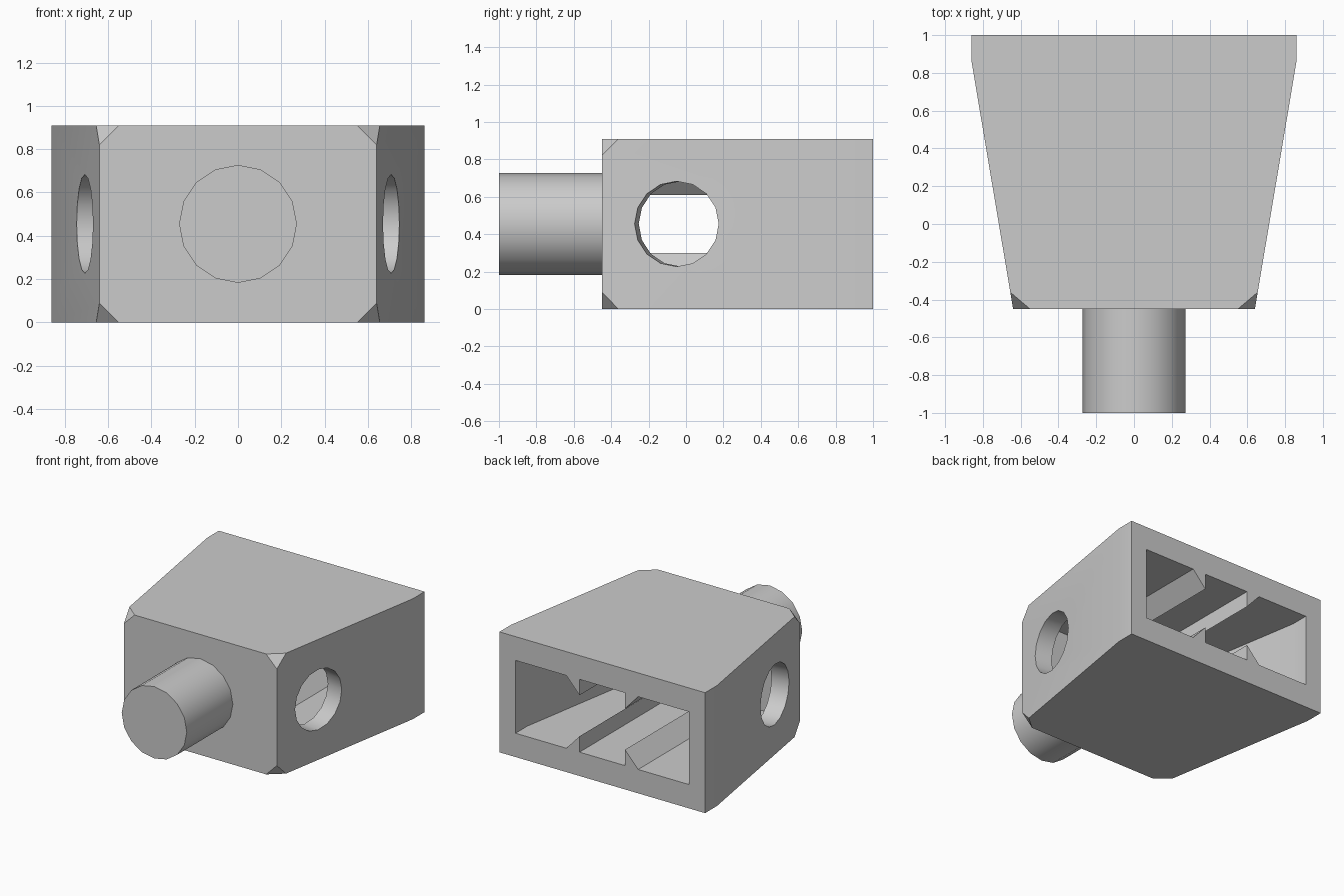
import bpy
import bmesh
import math
from mathutils import Matrix, Vector

cube = bpy.data.objects.get("Cube")
if cube:
    bpy.data.objects.remove(cube, do_unlink=True)

grey = bpy.data.materials.new("light grey")
grey.use_nodes = True
grey.diffuse_color = (0.6, 0.6, 0.6, 1)
grey.node_tree.nodes["Principled BSDF"].inputs["Base Color"].default_value = (0.6, 0.6, 0.6, 1)

MID = 0.455          # height of all axes
TOP = 2 * MID
TAPER = 0.168        # sideways slope of the side walls


def add_object(name, bm):
    bmesh.ops.recalc_face_normals(bm, faces=bm.faces[:])
    mesh = bpy.data.meshes.new(name)
    bm.to_mesh(mesh)
    bm.free()
    mesh.materials.append(grey)
    obj = bpy.data.objects.new(name, mesh)
    bpy.context.collection.objects.link(obj)
    return obj


def prism(points, offset):
    """Extrude a closed outline by an offset vector."""
    bm = bmesh.new()
    face = bm.faces.new([bm.verts.new(p) for p in points])
    new = bmesh.ops.extrude_face_region(bm, geom=[face])["geom"]
    bmesh.ops.translate(bm, vec=offset, verts=[v for v in new if isinstance(v, bmesh.types.BMVert)])
    return bm


def cylinder(name, centre, axis, radius, depth):
    bm = bmesh.new()
    turn = Vector(axis).to_track_quat("Z", "Y").to_matrix().to_4x4()
    bmesh.ops.create_cone(bm, cap_ends=True, segments=16, radius1=radius, radius2=radius,
                          depth=depth, matrix=Matrix.Translation(centre) @ turn)
    return add_object(name, bm)


def tapered_block(half_width, front, back, low, high):
    """Block with straight rear sides that narrows towards the front."""
    narrow = half_width - TAPER * (0.86 - front)
    half = [(narrow, front), (half_width, 0.86), (half_width, back)]
    outline = half + [(-x, y) for x, y in reversed(half)]
    return prism([(x, y, low) for x, y in outline], (0, 0, high - low))


def cut(target, cutter):
    mod = target.modifiers.new("cut", "BOOLEAN")
    mod.operation = "DIFFERENCE"
    mod.solver = "EXACT"
    mod.object = cutter
    bpy.context.view_layer.update()
    bpy.ops.object.select_all(action="DESELECT")
    bpy.context.view_layer.objects.active = target
    target.select_set(True)
    bpy.ops.object.modifier_apply(modifier=mod.name)
    bpy.data.objects.remove(cutter, do_unlink=True)


# Housing with its four front corners clipped
bm = tapered_block(0.86, -0.45, 1, 0, TOP)
bm.normal_update()
corners = [v for v in bm.verts if v.co.y < -0.4]
bmesh.ops.bevel(bm, geom=corners, offset=0.09, offset_type="OFFSET", segments=1,
                profile=0.5, affect="VERTICES")
housing = add_object("housing", bm)

# Cavity open at the back, with four wedge ribs left standing on floor and ceiling
cavity = add_object("cavity_cutter", tapered_block(0.725, -0.27, 1.1, 0.18, TOP - 0.18))
for side in (-1, 1):
    for up in (-1, 1):
        wedge = [(0.19, 0.155), (0.19, 0.355), (0.373, 0.355)]
        points = [(side * x, -0.5, MID + up * z) for x, z in wedge]
        cut(cavity, add_object("rib_cutter", prism(points, (0, 2, 0))))
cut(housing, cavity)

# Round holes square to the slanted side walls
for side in (-1, 1):
    cut(housing, cylinder("hole_cutter", (side * 0.707, -0.05, MID),
                          (side, -TAPER, 0), 0.228, 0.34))

# Front peg
peg = cylinder("peg", (0, -0.7, MID), (0, -1, 0), 0.272, 0.6)

# Smooth round surfaces, keep edges sharp
bpy.ops.object.select_all(action="DESELECT")
for obj in (housing, peg):
    obj.select_set(True)
bpy.context.view_layer.objects.active = housing
bpy.ops.object.shade_smooth_by_angle(angle=math.radians(30))
